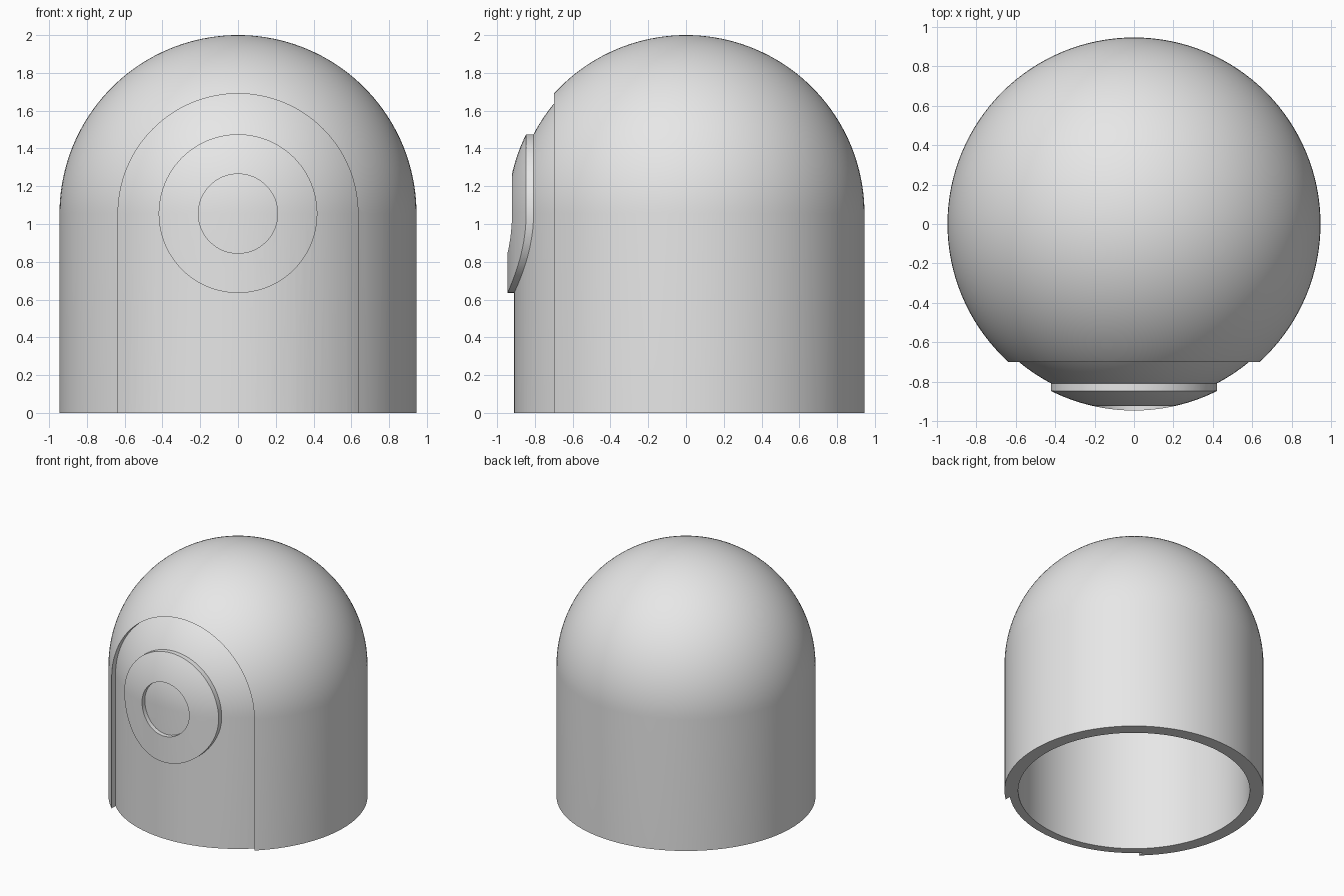
import bpy, bmesh
from math import sin, cos, pi, radians
from mathutils import Vector

cube = bpy.data.objects.get("Cube")
if cube:
    bpy.data.objects.remove(cube, do_unlink=True)

R_OUT, R_PANEL, R_IN = 0.945, 0.91, 0.845   # outer skin, sunken panel, inner wall
SPRING = 1.055                              # height where the dome begins
SEGS = 128


def make_object(name, bm):
    bmesh.ops.recalc_face_normals(bm, faces=bm.faces)
    mesh = bpy.data.meshes.new(name)
    bm.to_mesh(mesh)
    bm.free()
    obj = bpy.data.objects.new(name, mesh)
    bpy.context.collection.objects.link(obj)
    return obj


def dome_profile(radius, base, rings=40):
    """Half profile from the foot of the wall up to the pole."""
    arc = [(radius * cos(pi / 2 * i / rings), SPRING + radius * sin(pi / 2 * i / rings))
           for i in range(rings + 1)]
    return [(radius, base)] + arc[:-1] + [(0, SPRING + radius)]


def lathe(name, profile, close):
    bm = bmesh.new()
    verts = [bm.verts.new((0, -r, z)) for r, z in profile]
    edges = [bm.edges.new(pair) for pair in zip(verts, verts[1:])]
    if close:
        edges.append(bm.edges.new((verts[-1], verts[0])))
    bmesh.ops.spin(bm, geom=verts + edges, cent=(0, 0, 0), axis=(0, 0, 1),
                   angle=2 * pi, steps=SEGS)
    bmesh.ops.remove_doubles(bm, verts=bm.verts, dist=1e-5)
    return make_object(name, bm)


def prism(name, outline, front, back):
    """Extrude an x-z outline along y."""
    bm = bmesh.new()
    face = bm.faces.new([bm.verts.new((x, front, z)) for x, z in outline])
    moved = bmesh.ops.extrude_face_region(bm, geom=[face])["geom"]
    bmesh.ops.translate(bm, vec=Vector((0, back - front, 0)),
                        verts=[g for g in moved if isinstance(g, bmesh.types.BMVert)])
    return make_object(name, bm)


def arc(radius, sweep, steps):
    return [(radius * cos(sweep * i / steps), SPRING + radius * sin(sweep * i / steps))
            for i in range(steps + 1)]


def subtract(target, cutter):
    """Cut one solid from another, then discard the cutter."""
    cutter.hide_render = True
    mod = target.modifiers.new("cut", "BOOLEAN")
    mod.operation, mod.solver, mod.object = "DIFFERENCE", "EXACT", cutter
    bpy.context.view_layer.update()
    graph = bpy.context.evaluated_depsgraph_get()
    mesh = bpy.data.meshes.new_from_object(target.evaluated_get(graph))
    target.modifiers.clear()
    target.data = mesh
    bpy.data.objects.remove(cutter, do_unlink=True)


# Hollow domed shell, open underneath
shell = lathe("domed_shell",
              dome_profile(R_OUT, 0) + dome_profile(R_IN, 0)[::-1], True)

# Raised ring kept standing inside the sunken panel
ring = prism("ring_solid", arc(0.42, 2 * pi, 96)[:-1], -1.3, -0.2)
subtract(ring, prism("ring_hole", arc(0.21, 2 * pi, 64)[:-1], -1.5, -0.1))

# Arched front panel, sunk to a constant depth below the skin
panel = prism("panel_cutter", [(-0.635, -0.1), (0.635, -0.1)] + arc(0.635, pi, 64), -1.2, -0.3)
subtract(panel, lathe("panel_core", [(0, -0.3)] + dome_profile(R_PANEL, -0.3), False))
subtract(panel, ring)
subtract(shell, panel)

# Single grey finish
grey = bpy.data.materials.new("plain_grey")
grey.use_nodes = True
color = (0.8, 0.8, 0.8, 1)
grey.diffuse_color = color
for node in grey.node_tree.nodes:
    if node.type == "BSDF_PRINCIPLED":
        node.inputs["Base Color"].default_value = color
shell.data.materials.clear()
shell.data.materials.append(grey)

# Smooth curves with crisp panel and ring edges
bpy.ops.object.select_all(action="DESELECT")
shell.select_set(True)
bpy.context.view_layer.objects.active = shell
bpy.ops.object.shade_smooth_by_angle(angle=radians(35))
